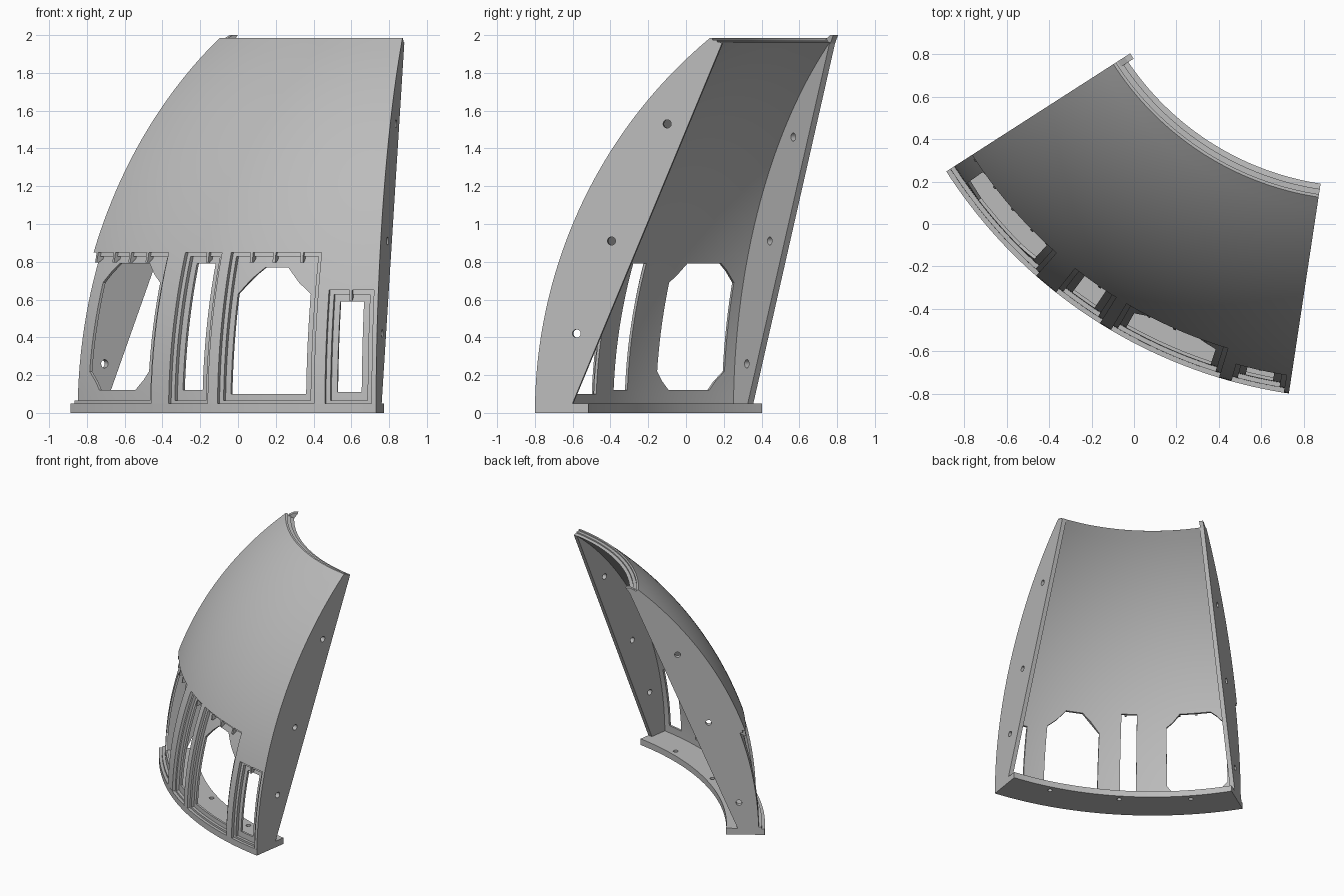
import bpy, bmesh, math
from mathutils import Vector

if "Cube" in bpy.data.objects:
    bpy.data.objects.remove(bpy.data.objects["Cube"])

AX, AY = 1.08, 1.51            # vertical axis of the dome
A0, A1 = 212.7, 261.4          # angular extent of the segment, degrees
RP, RC = 2.571, -0.235         # profile arc radius and its centre radius
BASE = 0.05                    # base ring height

grey = bpy.data.materials.new("light_grey")
grey.diffuse_color = (0.5, 0.5, 0.5, 1)
grey.use_nodes = True
grey.node_tree.nodes["Principled BSDF"].inputs["Base Color"].default_value = grey.diffuse_color


def pt(r, a, z):
    a = math.radians(a)
    return Vector((AX + r * math.cos(a), AY + r * math.sin(a), z))


def arc(z, off=0.0):
    """Radius of the dome profile at height z, offset along the normal."""
    return RC + math.sqrt((RP + off) ** 2 - z * z)


def arc_line(z0, z1, off, n):
    return [(arc(z0 + (z1 - z0) * i / n, off), z0 + (z1 - z0) * i / n) for i in range(n + 1)]


def loft(name, rings):
    """Closed solid from a row of equal cross-section rings."""
    bm = bmesh.new()
    vs = [[bm.verts.new(p) for p in ring] for ring in rings]
    m = len(vs[0])
    for a, b in zip(vs, vs[1:]):
        for i in range(m):
            j = (i + 1) % m
            bm.faces.new((a[i], a[j], b[j], b[i]))
    bm.faces.new(vs[0][::-1])
    bm.faces.new(vs[-1])
    bmesh.ops.recalc_face_normals(bm, faces=bm.faces)
    me = bpy.data.meshes.new(name)
    bm.to_mesh(me)
    bm.free()
    me.materials.append(grey)
    ob = bpy.data.objects.new(name, me)
    bpy.context.collection.objects.link(ob)
    return ob


def sector(name, profile, a0, a1, n):
    return loft(name, [[pt(r, a0 + (a1 - a0) * i / n, z) for r, z in profile] for i in range(n + 1)])


def plate(name, profile, a, shift):
    """Flat radial plate at angle a, thickened tangentially."""
    t = Vector((-math.sin(math.radians(a)), math.cos(math.radians(a)), 0)) * shift
    ring = [pt(r, a, z) for r, z in profile]
    return loft(name, [ring, [p + t for p in ring]])


def cut(ob, cutter):
    cutter.hide_render = True
    mod = ob.modifiers.new("cut", 'BOOLEAN')
    mod.operation, mod.solver, mod.object = 'DIFFERENCE', 'EXACT', cutter
    bpy.context.view_layer.objects.active = ob
    bpy.ops.object.modifier_apply(modifier=mod.name)
    bpy.data.objects.remove(cutter)


def drill(ob, centre, axis, radius=0.022):
    u = axis.orthogonal().normalized()
    v = axis.cross(u)
    rings = [[centre + axis * s + radius * (u * math.cos(k * math.pi / 10) + v * math.sin(k * math.pi / 10))
              for k in range(20)] for s in (-0.12, 0.12)]
    cut(ob, loft("drill", rings))


# Curved shell with a stepped top rim
rim = [(1.385, 1.985), (1.385, 1.975), (1.36, 1.975), (1.36, 1.965)]
shell = sector("shell", arc_line(BASE, 1.985, 0, 36) + rim + arc_line(1.96, BASE, -0.06, 36), A0, A1, 48)

# Windows: opening angles, opening heights, bottom and top chamfers (deg, height),
# recess left angle, recess right angle, recess top
windows = [
    (215.2, 227.2, 0.12, 0.79, (2.4, 0.10), (2.8, 0.10), 211.5, 228.7, 0.85),
    (233.2, 236.4, 0.12, 0.79, None, None, 231.7, 237.9, 0.85),
    (240.8, 251.7, 0.10, 0.77, None, (3.7, 0.14), 239.4, 253.1, 0.85),
    (256.0, 259.3, 0.11, 0.59, None, None, 254.6, 260.8, 0.65),
]
for a, b, z0, z1, low, high, ra, rb, rt in windows:
    # two-step frame recess
    for depth, inset, bottom, drop in ((0.022, 0, 0.03, 0), (0.044, 0.6, 0.065, 0.022)):
        left = ra if ra < A0 else ra + inset
        prof = arc_line(bottom, rt - drop, -depth, 16) + [(2.5, rt - drop), (2.5, bottom)]
        cut(shell, sector("recess_cutter", prof, left, rb - inset, max(4, round(rb - ra))))
    # through opening
    outline = []
    if low:
        c, h = low
        outline += [(a, z0 + h), (a + c, z0), (b - c, z0), (b, z0 + h)]
    else:
        outline += [(a, z0), (b, z0)]
    if high:
        c, h = high
        outline += [(b, z1 - h), (b - c, z1), (a + c, z1), (a, z1 - h)]
    else:
        outline += [(b, z1), (a, z1)]
    cut(shell, loft("opening_cutter", [[pt(r, w, z) for w, z in outline] for r in (1.9, 2.6)]))

# Base ring with bolt holes
base = sector("base_ring", [(2.05, 0), (2.336, 0), (2.336, BASE), (2.05, BASE)], A0, A1, 48)
for f in (0.19, 0.5, 0.81):
    drill(base, pt(2.1, A0 + (A1 - A0) * f, 0.025), Vector((0, 0, 1)), 0.018)

# Side flanges with bolt holes
flange = arc_line(BASE, 1.955, -0.055, 36) + [(1.335, 1.955), (2.135, BASE)]
for name, a, shift, holes in (
        ("left_flange", A0, 0.035, ((2.145, 0.26), (1.92, 0.91), (1.69, 1.46))),
        ("right_flange", A1, -0.035, ((2.113, 0.42), (1.926, 0.91), (1.628, 1.53)))):
    ob = plate(name, flange, a, shift)
    t = Vector((-math.sin(math.radians(a)), math.cos(math.radians(a)), 0))
    for r, z in holes:
        drill(ob, pt(r, a, z), t)

# Locating tab at the top left corner
plate("top_tab", [(1.375, 1.93), (1.345, 1.94), (1.305, 2.0), (1.335, 2.0), (1.375, 1.98)], A0, 0.03)

# Small hooks under the recess tops
hooks = [(w, 0.85) for w in (213.5, 217.6, 221.1, 224.6, 235.5, 242.6, 246.1, 250.2)] + [(257.6, 0.65)]
for w, top in hooks:
    prof = [(arc(top - d, -o), top - d) for d, o in ((0.0, 0.05), (0.0, 0.004), (0.055, 0.012), (0.055, 0.024), (0.03, 0.05))]
    sector("frame_hook", prof, w - 0.2, w + 0.2, 1)

# Smooth curved faces, keep the edges crisp
for ob in bpy.context.collection.objects:
    ob.select_set(True)
    bpy.context.view_layer.objects.active = ob
bpy.ops.object.shade_smooth_by_angle(angle=math.radians(25))
